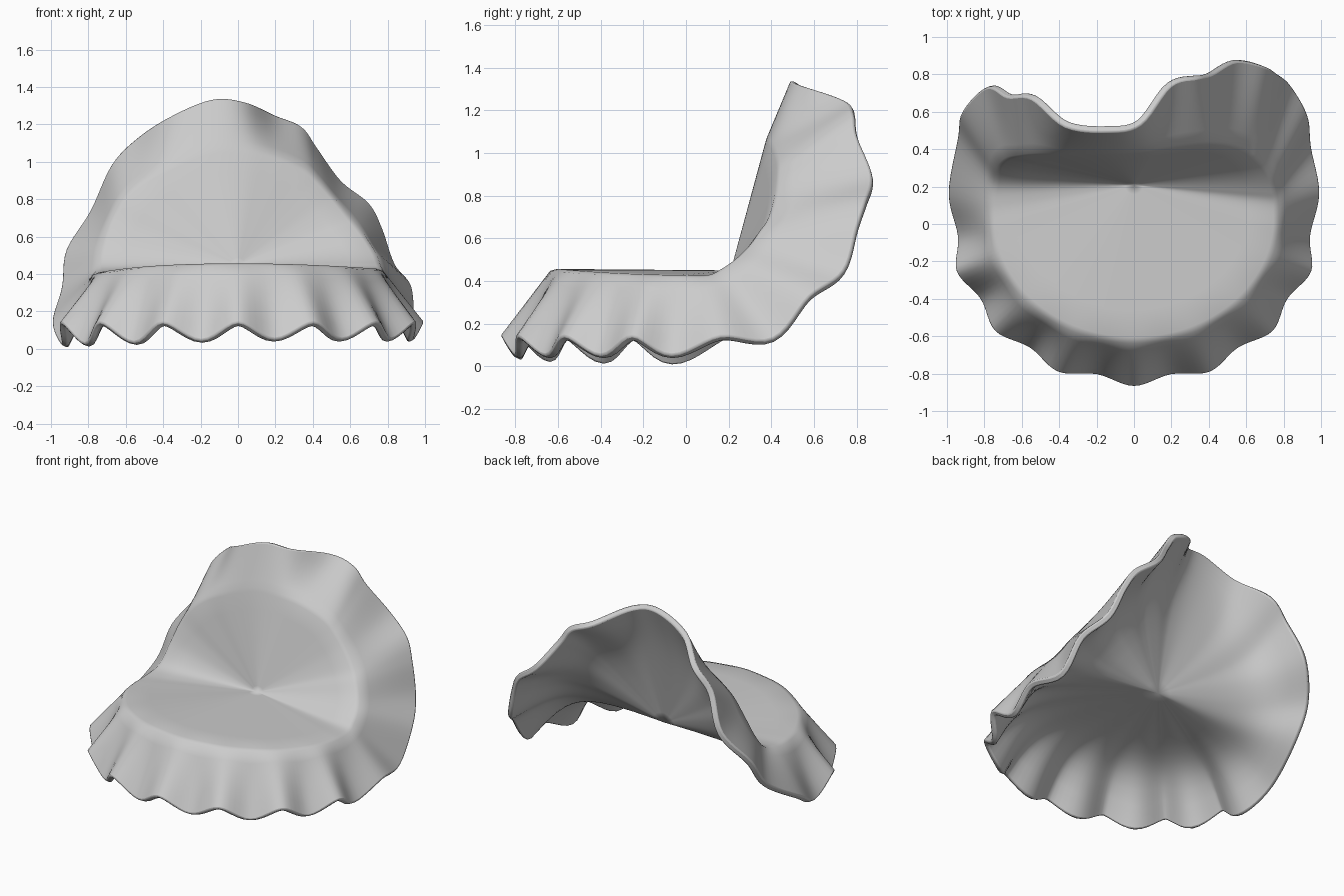
import bpy, bmesh
from math import sin, cos, radians
from mathutils import Vector

if "Cube" in bpy.data.objects:
    bpy.data.objects.remove(bpy.data.objects["Cube"])

CENTRE = Vector((0, 0.21, 0.45))
CENTRE_UNDER = CENTRE + Vector((0, 0.025, -0.04))
THICK = 0.04

# Raised back of the ring: rim point followed by the matching crease point
BACK = [
    (.95, .41, .13, .755, .17, .46), (.93, .58, .33, .735, .24, .51),
    (.84, .74, .45, .70, .30, .57), (.77, .80, .65, .65, .35, .64),
    (.70, .84, .78, .60, .39, .70), (.55, .87, .90, .52, .42, .80),
    (.42, .80, 1.08, .44, .43, .89), (.34, .78, 1.19, .36, .43, .96),
    (.20, .74, 1.25, .20, .41, 1.03), (.04, .53, 1.32, .04, .385, 1.06),
    (-.14, .49, 1.335, -.14, .375, 1.06), (-.37, .52, 1.24, -.37, .37, .97),
    (-.55, .67, 1.12, -.52, .37, .89), (-.68, .68, .98, -.62, .36, .80),
    (-.79, .73, .74, -.69, .34, .68), (-.92, .60, .53, -.73, .29, .54),
    (-.945, .46, .33, -.745, .21, .44),
]


def front_pair(k):
    """Rim and crease points of the scalloped front, alternating high and low."""
    a = radians(12 * k)
    high = k % 2 == 0
    f = 1.0 if high else 0.95
    left = max(0, -sin(a))
    z = (0.142 if high else 0.052 - 0.03 * left)
    rim = Vector((f * sin(a), 0.02 - f * 0.89 * cos(a), z))
    crease = Vector((0.77 * sin(a), 0.03 - 0.66 * cos(a),
                     0.457 - 0.03 * sin(a) ** 2 - 0.02 * left ** 4))
    if abs(k) == 8:
        rim.y += 0.05
    return rim, crease


pairs = [front_pair(k) for k in range(-8, 9)]
pairs += [(Vector(p[:3]), Vector(p[3:])) for p in BACK]


def spline(pts, steps):
    """Closed smooth curve through the points."""
    out, n = [], len(pts)
    for i in range(n):
        a, b, c, d = (pts[(i + j) % n] for j in (-1, 0, 1, 2))
        for s in range(steps):
            t = s / steps
            out.append(0.5 * (2 * b + (c - a) * t + (2 * a - 5 * b + 4 * c - d) * t ** 2
                              + (3 * b - a - 3 * c + d) * t ** 3))
    return out


rim = spline([p[0] for p in pairs], 6)
crease = spline([p[1] for p in pairs], 6)
n = len(rim)

# Inner copies of rim and crease, offset to give the sheet its thickness
rim_under, crease_under = [], []
for i in range(n):
    r, c = rim[i], crease[i]
    skirt = (rim[(i + 1) % n] - rim[i - 1]).cross(r - c).normalized()
    disc = (crease[(i + 1) % n] - crease[i - 1]).cross(c - CENTRE).normalized()
    rim_under.append(r + skirt * THICK)
    crease_under.append(c + (skirt + disc).normalized() * THICK)


def top_ring(u):
    """Outer surface: u 0..1 across the disc, 1..2 down the skirt."""
    if u <= 1:
        return [CENTRE.lerp(c, u) for c in crease]
    return [c.lerp(r, u - 1) for c, r in zip(crease, rim)]


def under_ring(v, w=2.2):
    """Underside: one soft curve from rim to centre, with no crease."""
    a, b, d = (1 - v) ** 2, 2 * w * v * (1 - v), v * v
    return [(CENTRE_UNDER * a + c * b + r * d) / (a + b + d)
            for c, r in zip(crease_under, rim_under)]


# Folded sheet: flat disc plus flared wavy skirt, closed by the soft underside
bm = bmesh.new()
layers = [top_ring(u) for u in (.06, .3, .55, .8, .97, 1.03, 1.2, 1.4, 1.6, 1.8, 2)]
layers += [under_ring(v) for v in (1, .9, .8, .7, .6, .5, .4, .3, .2, .1, .03)]
rings = [[bm.verts.new(p) for p in layer] for layer in layers]
hub, hub_under = bm.verts.new(CENTRE), bm.verts.new(CENTRE_UNDER)
for i in range(n):
    j = (i + 1) % n
    bm.faces.new((hub, rings[0][i], rings[0][j]))
    bm.faces.new((hub_under, rings[-1][j], rings[-1][i]))
    for a, b in zip(rings, rings[1:]):
        bm.faces.new((a[i], b[i], b[j], a[j]))
bmesh.ops.recalc_face_normals(bm, faces=bm.faces)
mesh = bpy.data.meshes.new("folded_ruffled_sheet")
bm.to_mesh(mesh)
bm.free()
sheet = bpy.data.objects.new("folded_ruffled_sheet", mesh)
bpy.context.collection.objects.link(sheet)

# Softened rim
bevel = sheet.modifiers.new("soft_rim", 'BEVEL')
bevel.width = 0.01
bevel.segments = 2
bevel.limit_method = 'ANGLE'
bevel.angle_limit = radians(60)

bpy.context.view_layer.objects.active = sheet
sheet.select_set(True)
bpy.ops.object.shade_smooth_by_angle(angle=radians(60))
